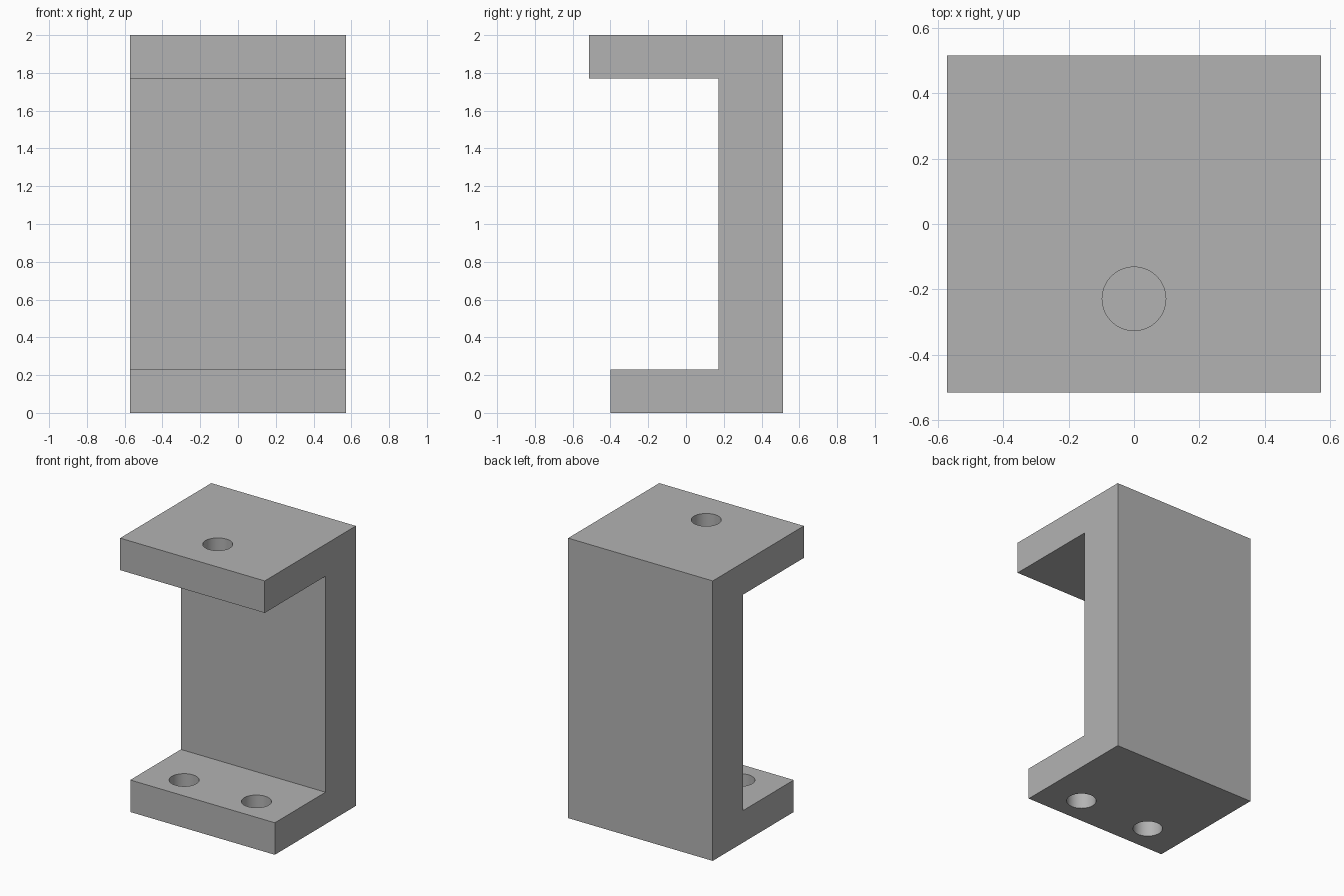
import bpy
import bmesh
import math

cube = bpy.data.objects.get("Cube")
if cube:
    bpy.data.objects.remove(cube, do_unlink=True)

U = 2 / 35                      # drawing unit
HALF_W = 10 * U
BACK, WALL, TOP_FRONT, BASE_FRONT = 9 * U, 3 * U, -9 * U, -7 * U
HEIGHT, PLATE = 2.0, 4 * U
HOLE_R = 1.7 * U

# Grey material
grey = bpy.data.materials.new("grey")
grey.use_nodes = True
colour = (0.45, 0.45, 0.45, 1)
grey.diffuse_color = colour
grey.node_tree.nodes["Principled BSDF"].inputs["Base Color"].default_value = colour

# Bracket: C-shaped side profile extruded across the width
profile = [
    (BACK, 0), (BACK, HEIGHT), (TOP_FRONT, HEIGHT), (TOP_FRONT, HEIGHT - PLATE),
    (WALL, HEIGHT - PLATE), (WALL, PLATE), (BASE_FRONT, PLATE), (BASE_FRONT, 0),
]
bm = bmesh.new()
face = bm.faces.new([bm.verts.new((-HALF_W, y, z)) for y, z in profile])
extruded = bmesh.ops.extrude_face_region(bm, geom=[face])["geom"]
verts = [g for g in extruded if isinstance(g, bmesh.types.BMVert)]
bmesh.ops.translate(bm, verts=verts, vec=(2 * HALF_W, 0, 0))
bmesh.ops.recalc_face_normals(bm, faces=bm.faces)
mesh = bpy.data.meshes.new("bracket")
bm.to_mesh(mesh)
bm.free()
mesh.materials.append(grey)
bracket = bpy.data.objects.new("bracket", mesh)
bpy.context.collection.objects.link(bracket)
bpy.ops.object.select_all(action="DESELECT")
bracket.select_set(True)
bpy.context.view_layer.objects.active = bracket


def drill(x, y, z):
    """Cut a round hole through the plate centred at height z."""
    bpy.ops.mesh.primitive_cylinder_add(
        vertices=64, radius=HOLE_R, depth=2 * PLATE, location=(x, y, z))
    cutter = bpy.context.object
    cutter.name = "hole_cutter"
    cutter.hide_render = True
    cutter.data.materials.append(grey)
    cutter.select_set(False)
    bracket.select_set(True)
    bpy.context.view_layer.objects.active = bracket
    mod = bracket.modifiers.new("hole", "BOOLEAN")
    mod.operation = "DIFFERENCE"
    mod.solver = "EXACT"
    mod.object = cutter
    bpy.ops.object.modifier_apply(modifier=mod.name)
    bpy.data.objects.remove(cutter, do_unlink=True)


# One hole in the top plate, a pair in the base plate
drill(0, -4 * U, HEIGHT - PLATE / 2)
for side in (-1, 1):
    drill(side * 5 * U, -3.5 * U, PLATE / 2)

bpy.ops.object.shade_smooth_by_angle(angle=math.radians(30))
